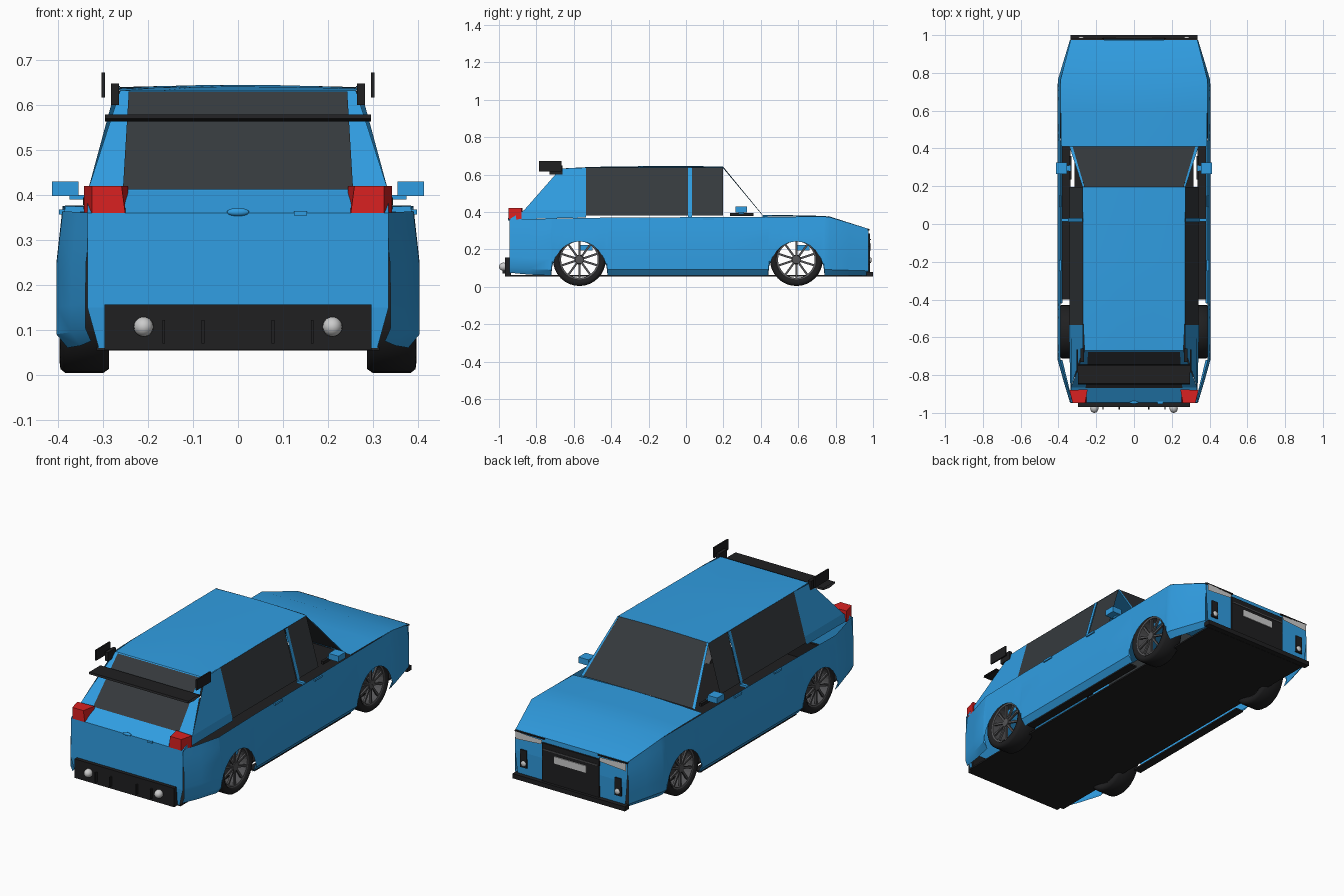
import bpy, bmesh, math
from mathutils import Vector, Matrix

if "Cube" in bpy.data.objects:
    bpy.data.objects.remove(bpy.data.objects["Cube"])


def material(name, rgb):
    m = bpy.data.materials.new(name)
    m.diffuse_color = (*rgb, 1)
    m.use_nodes = True
    m.node_tree.nodes["Principled BSDF"].inputs["Base Color"].default_value = m.diffuse_color
    return m


BLUE = material("blue_paint", (0.03, 0.34, 0.76))
GLASS = material("dark_glass", (0.036, 0.042, 0.047))
BLACK = material("black_plastic", (0.014, 0.014, 0.015))
RIM = material("rim_metal", (0.09, 0.09, 0.095))
RED = material("red_lens", (0.70, 0.015, 0.015))
WHITE = material("clear_lens", (0.62, 0.62, 0.62))
CENTRE = Vector((0, 0, 0.3))


def finish(name, bm, mat, smooth=False):
    me = bpy.data.meshes.new(name)
    bm.to_mesh(me)
    bm.free()
    ob = bpy.data.objects.new(name, me)
    bpy.context.collection.objects.link(ob)
    me.materials.append(mat)
    if smooth:
        bpy.ops.object.select_all(action='DESELECT')
        ob.select_set(True)
        bpy.context.view_layer.objects.active = ob
        bpy.ops.object.shade_smooth_by_angle(angle=math.radians(30))
    return ob


def sheet(name, rows, mat, smooth=False):
    """Panel lofted between rows of points, facing away from the car's middle."""
    bm = bmesh.new()
    g = [[bm.verts.new(p) for p in r] for r in rows]
    for a, b in zip(g, g[1:]):
        for i in range(len(a) - 1):
            bm.faces.new((a[i], a[i + 1], b[i + 1], b[i]))
    bm.normal_update()
    if sum((f.normal * f.calc_area()).dot(f.calc_center_median() - CENTRE) for f in bm.faces) < 0:
        bmesh.ops.reverse_faces(bm, faces=bm.faces[:])
    return finish(name, bm, mat, smooth)


def box(name, lo, hi, mat, sx=1):
    bm = bmesh.new()
    lo, hi = Vector(lo), Vector(hi)
    c = (lo + hi) / 2
    bmesh.ops.create_cube(bm, size=1, matrix=Matrix.Translation((c.x * sx, c.y, c.z)) @ Matrix.Diagonal((*(hi - lo), 1)))
    return finish(name, bm, mat)


def ball(name, c, r, mat):
    bm = bmesh.new()
    bmesh.ops.create_uvsphere(bm, u_segments=16, v_segments=10, radius=1,
                              matrix=Matrix.Translation(c) @ Matrix.Diagonal((*r, 1)))
    return finish(name, bm, mat, True)


def lerp(pts, v):
    for (a, p), (b, q) in zip(pts, pts[1:]):
        if v <= b:
            return p + (q - p) * max(0, (v - a) / (b - a))
    return pts[-1][1]


def symmetric(half, y, z, crown=0.0, n=6):
    return [(half * t, y, z + crown * (1 - t * t)) for t in [2 * i / n - 1 for i in range(n + 1)]]


WHEELS = {"rear": -0.57, "front": 0.59}
PLAN = [(-0.945, 0.335), (-0.73, 0.4), (0.76, 0.4), (0.975, 0.335)]
TOP = [(-0.945, 0.36), (-0.4, 0.37), (0.76, 0.375), (0.975, 0.31)]
INSET = [(0, 0.025), (0.1, 0.0), (0.6, 0.0), (1, 0.014)]
cabin_x = lambda z: 0.345 + (z - 0.37) * (0.27 - 0.345) / 0.265

# Columns of the body side: bottom edge follows the wheel arches
cols = [(-0.945, 0.075), (-0.84, 0.065)]
for yc in WHEELS.values():
    cols.append((yc - 0.151, 0.06))
    cols += [(yc - 0.15 * math.cos(math.pi * i / 12), 0.065 + 0.178 * math.sin(math.pi * i / 12)) for i in range(13)]
    cols.append((yc + 0.151, 0.06))
    if yc < 0:
        cols += [(y, 0.06) for y in (-0.25, 0, 0.25)]
cols += [(0.77, 0.06), (0.87, 0.06), (0.975, 0.06)]

for sx, side in ((-1, "left"), (1, "right")):
    # Body side
    rows = []
    for y, zb in cols:
        zt, row = lerp(TOP, y), []
        for t in (0, 0.1, 0.3, 0.6, 0.85, 1):
            z = zb + (zt - zb) * t
            row.append((sx * (lerp(PLAN, y) + 0.004 - lerp(INSET, (z - 0.06) / (zt - 0.06))), y, z))
        rows.append(row)
    sheet(f"body_side_{side}", rows, BLUE, True)

    # Cabin side: windows, door post, rear quarter
    cab = lambda y, z, o=0.0: (sx * (cabin_x(z) + o), y, z)
    for nm, y0, y1 in (("rear", -0.535, 0.01), ("front", 0.03, 0.197)):
        sheet(f"{nm}_window_{side}", [[cab(y0, 0.38), cab(y1, 0.38)], [cab(y0, 0.637), cab(y1, 0.637)]], GLASS)
    sheet(f"door_post_{side}", [[cab(0.01, 0.37, .004), cab(0.032, 0.37, .004)],
                                [cab(0.01, 0.637, .004), cab(0.032, 0.637, .004)]], BLUE)
    box(f"post_foot_{side}", (0.34, 0.012, 0.362), (0.385, 0.03, 0.374), BLUE, sx)
    sheet(f"rear_quarter_{side}", [[cab(-0.535, 0.637), cab(-0.67, 0.632)], [cab(-0.535, 0.41), cab(-0.865, 0.41)],
                                   [cab(-0.535, 0.37), (sx * 0.335, -0.945, 0.36)]], BLUE)
    # Windscreen pillar
    sheet(f"windscreen_pillar_{side}", [[(sx * 0.262, 0.195, 0.643), (sx * 0.272, 0.195, 0.638)],
                                        [(sx * 0.325, 0.41, 0.383), (sx * 0.342, 0.41, 0.38)]], BLUE)
    # Mirror
    box(f"mirror_{side}", (0.355, 0.265, 0.398), (0.414, 0.325, 0.43), BLUE, sx)
    box(f"mirror_arm_{side}", (0.335, 0.28, 0.39), (0.375, 0.31, 0.4), BLUE, sx)
    box(f"mirror_base_{side}", (0.33, 0.235, 0.378), (0.345, 0.36, 0.394), BLACK, sx)
    # Door handles and sill
    for i, y in enumerate((-0.22, 0.12)):
        box(f"door_handle_{side}_{i}", (0.385, y - 0.03, 0.357), (0.398, y + 0.03, 0.368), BLUE, sx)
    box(f"sill_{side}", (0.335, -0.4, 0.054), (0.38, 0.42, 0.062), BLACK, sx)
    # Tail lamp: wraps round the corner
    sheet(f"tail_lamp_{side}", [[(sx * 0.245, -0.875, z), (sx * (0.245 + d), -0.948, z), (sx * 0.325, -0.948, z),
                                 (sx * 0.342, -0.88, z), (sx * 0.245, -0.875, z)]
                                for z, d in ((0.36, 0.006), (0.42, 0.014))], RED)
    sheet(f"tail_lamp_cap_{side}", [[(sx * 0.245, -0.875, 0.42), (sx * 0.342, -0.88, 0.42)],
                                    [(sx * 0.259, -0.948, 0.42), (sx * 0.325, -0.948, 0.42)]], RED)
    # Spoiler mounts and end plates
    box(f"spoiler_mount_{side}", (0.265, -0.73, 0.6), (0.283, -0.66, 0.648), BLACK, sx)
    box(f"spoiler_end_plate_{side}", (0.296, -0.785, 0.617), (0.304, -0.665, 0.673), BLACK, sx)
    # Exhaust and rear diffuser fins
    ball(f"exhaust_{side}", (sx * 0.21, -0.975, 0.107), (0.022, 0.025, 0.022), WHITE)
    for i, x in enumerate((0.078, 0.165)):
        box(f"diffuser_fin_{side}_{i}", (x - 0.003, -0.982, 0.07), (x + 0.003, -0.96, 0.122), BLACK, sx)
    # Headlamp and fog lamp
    sheet(f"headlamp_{side}", [[(sx * 0.17, 0.983, 0.298), (sx * 0.33, 0.983, 0.303)],
                               [(sx * 0.175, 0.984, 0.275), (sx * 0.33, 0.984, 0.264)]], WHITE)
    box(f"headlamp_trim_{side}", (0.16, 0.97, 0.302), (0.335, 0.982, 0.309), BLACK, sx)
    box(f"fog_lamp_housing_{side}", (0.262, 0.965, 0.12), (0.302, 0.985, 0.215), BLACK, sx)
    ball(f"fog_lamp_{side}", (sx * 0.28, 0.985, 0.142), (0.015, 0.008, 0.015), WHITE)

    # Wheels
    for end, yc in WHEELS.items():
        place = Matrix.Translation((sx * 0.342, yc, 0.145))
        spin = lambda prof, n: [[place @ Vector((sx * x, r * math.cos(a), r * math.sin(a))) for x, r in prof]
                                for a in [2 * math.pi * k / n for k in range(n + 1)]]
        for nm, prof, mat in (("tyre", [(0.04, 0.103), (0.055, 0.115), (0.053, 0.132), (0.042, 0.141), (-0.042, 0.141),
                                        (-0.055, 0.132), (-0.055, 0.115), (-0.045, 0.1)], BLACK),
                              ("rim_barrel", [(0.046, 0.106), (0.044, 0.098), (-0.045, 0.098)], RIM),
                              ("hub", [(0.025, 0.026), (0.044, 0.022), (0.046, 0.0005)], RIM)):
            ob = sheet(f"{nm}_{end}_{side}", spin(prof, 32), mat)
            bm = bmesh.new()
            bm.from_mesh(ob.data)
            bmesh.ops.remove_doubles(bm, verts=bm.verts[:], dist=1e-5)
            bm.to_mesh(ob.data)
            bm.free()
            ob.data.polygons.foreach_set("use_smooth", [nm == "tyre"] * len(ob.data.polygons))
        bm = bmesh.new()
        for k in range(10):
            bmesh.ops.create_cube(bm, size=1, matrix=place @ Matrix.Rotation(math.tau * k / 10, 4, 'X')
                                  @ Matrix.Translation((sx * 0.036, 0, 0.06)) @ Matrix.Diagonal((0.01, 0.011, 0.082, 1)))
        finish(f"spokes_{end}_{side}", bm, RIM)
        box(f"brake_caliper_{end}_{side}", (0.345, yc + 0.005, 0.195), (0.37, yc + 0.07, 0.222), BLUE, sx)

# Roof
sheet("roof", [symmetric(0.262, -0.67, 0.632, 0.0), symmetric(0.27, -0.5, 0.636, 0.005),
               symmetric(0.27, -0.2, 0.638, 0.007), symmetric(0.272, 0.197, 0.638, 0.006)], BLUE, True)
# Windscreen
sheet("windscreen", [symmetric(0.262, 0.197, 0.64, 0.004), symmetric(0.328, 0.41, 0.382, 0.002)], GLASS)
# Bonnet
sheet("bonnet", [symmetric(0.385, 0.41, 0.374, 0.01), symmetric(0.388, 0.6, 0.376, 0.006),
                 symmetric(0.39, 0.76, 0.375, 0.003), symmetric(0.335, 0.975, 0.31)], BLUE, True)
# Front face with grille, plate bar and splitter
sheet("front_bumper", [symmetric(0.335, 0.975, 0.31), symmetric(0.335, 0.98, 0.2), symmetric(0.32, 0.975, 0.06)], BLUE)
box("grille", (-0.17, 0.965, 0.075), (0.17, 0.985, 0.285), BLACK)
box("grille_bar", (-0.165, 0.98, 0.25), (0.165, 0.988, 0.256), RIM)
box("plate_bar", (-0.095, 0.98, 0.195), (0.095, 0.99, 0.232), WHITE)
box("front_splitter", (-0.335, 0.965, 0.055), (0.335, 1.0, 0.08), BLACK)
# Tailgate, with glass laid on its upper part
sheet("tailgate", [symmetric(0.262, -0.67, 0.632), symmetric(0.334, -0.865, 0.41),
                   symmetric(0.335, -0.945, 0.36), symmetric(0.335, -0.948, 0.15), symmetric(0.31, -0.94, 0.06)], BLUE)
sheet("rear_window", [symmetric(0.243, -0.678, 0.63), symmetric(0.256, -0.869, 0.412)], GLASS)
box("rear_bumper", (-0.297, -0.968, 0.055), (0.297, -0.935, 0.157), BLACK)
ball("tailgate_handle", (0, -0.945, 0.362), (0.025, 0.008, 0.009), BLUE)
box("tailgate_lock", (0.125, -0.953, 0.354), (0.153, -0.94, 0.364), BLUE)
# Spoiler blade: slim wing profile
sheet("spoiler_blade", [[(x, y, z) for y, z in ((-0.85, 0.57), (-0.845, 0.579), (-0.75, 0.579),
                                                (-0.745, 0.571), (-0.8, 0.563), (-0.85, 0.57))]
                        for x in (-0.296, 0.296)], BLACK)
# Floor
box("floor", (-0.315, -0.94, 0.054), (0.315, 0.97, 0.062), BLACK)
